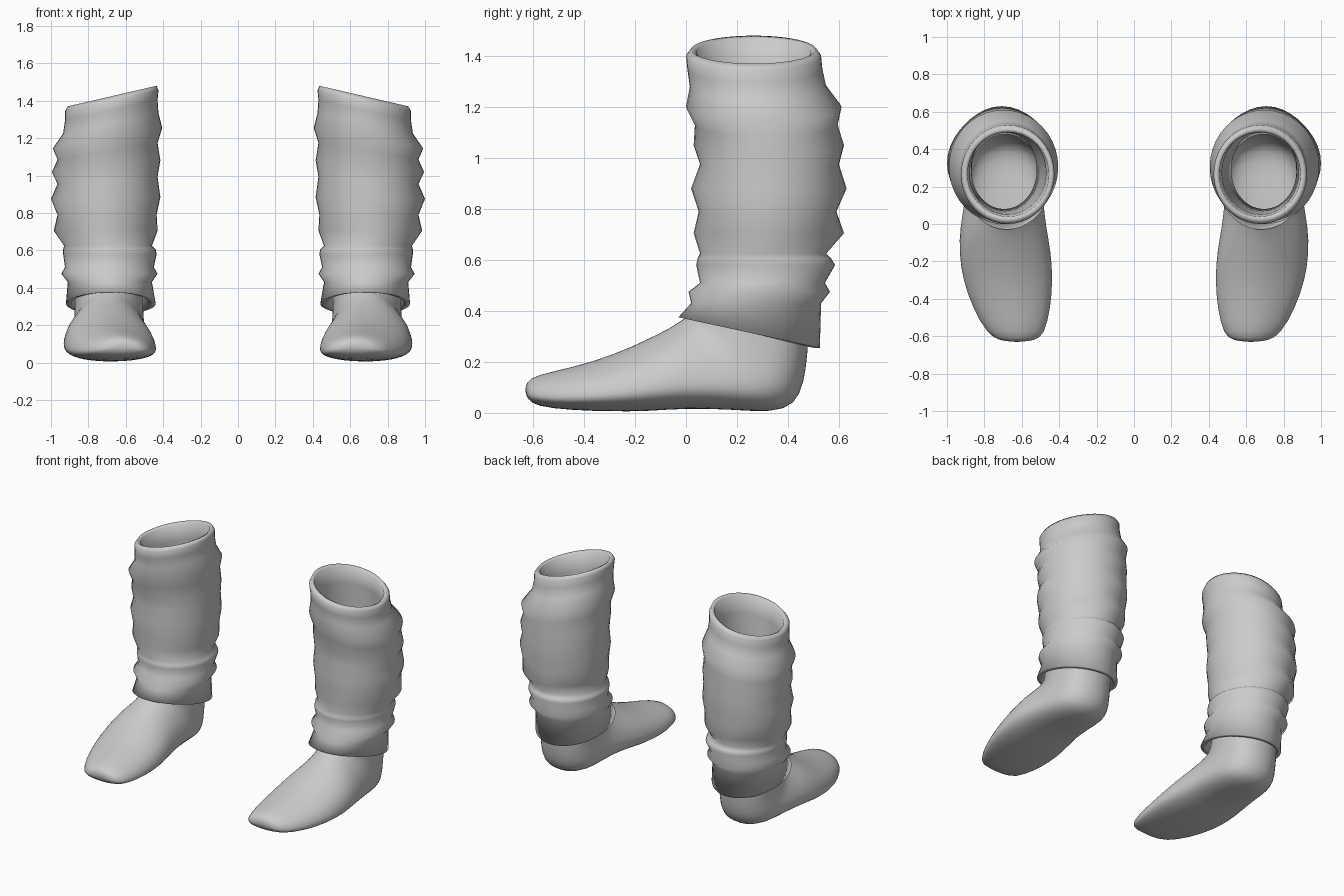
import bpy
import bmesh
from math import cos, sin, tau, copysign

cube = bpy.data.objects.get("Cube")
if cube:
    bpy.data.objects.remove(cube, do_unlink=True)

grey = bpy.data.materials.new("plain grey")
grey.use_nodes = True
grey.diffuse_color = (0.6, 0.6, 0.6, 1)
grey.node_tree.nodes["Principled BSDF"].inputs["Base Color"].default_value = grey.diffuse_color


def clamp(value):
    return max(0.0, min(1.0, value))


def loft(name, rings, side, closed=False, tip=None):
    """Bridge equal rings of points into one smooth skin; side is +1 or -1."""
    bm = bmesh.new()
    loops = [[bm.verts.new((side * x, y, z)) for x, y, z in ring] for ring in rings]
    count = len(loops[0])
    pairs = list(zip(loops, loops[1:]))
    if closed:
        pairs.append((loops[-1], loops[0]))
    for low, high in pairs:
        for i in range(count):
            j = (i + 1) % count
            bm.faces.new((low[i], low[j], high[j], high[i]))
    if tip:
        pole = bm.verts.new((side * tip[0], tip[1], tip[2]))
        for i in range(count):
            bm.faces.new((pole, loops[0][(i + 1) % count], loops[0][i]))
    bmesh.ops.recalc_face_normals(bm, faces=bm.faces)
    mesh = bpy.data.meshes.new(name)
    bm.to_mesh(mesh)
    bm.free()
    mesh.materials.append(grey)
    mesh.shade_smooth()
    obj = bpy.data.objects.new(name, mesh)
    bpy.context.collection.objects.link(obj)
    return obj


# Slouchy leg covering: height, inner x, outer x, front y, back y
cuff = [
    (0.37, 0.50, 0.88, 0.02, 0.48),
    (0.315, 0.47, 0.89, 0.0, 0.50),
    (0.315, 0.44, 0.92, -0.03, 0.525),
]
folds = [
    (0.43, 0.46, 0.91, 0.02, 0.53),
    (0.475, 0.43, 0.945, 0.01, 0.565),
    (0.51, 0.45, 0.925, 0.055, 0.545),
    (0.58, 0.435, 0.935, 0.04, 0.585),
    (0.605, 0.44, 0.935, 0.045, 0.57),
    (0.625, 0.46, 0.93, 0.055, 0.55),
    (0.705, 0.43, 0.985, 0.03, 0.62),
    (0.79, 0.435, 0.965, 0.05, 0.59),
    (0.88, 0.415, 1.0, 0.02, 0.63),
    (0.975, 0.43, 0.965, 0.055, 0.60),
    (1.05, 0.415, 0.995, 0.03, 0.62),
    (1.13, 0.43, 0.965, 0.035, 0.595),
    (1.2, 0.405, 0.99, 0.0, 0.61),
    (1.28, 0.425, 0.935, 0.015, 0.55),
]
rim = [
    (1.35, 0.43, 0.925, 0.005, 0.535),
    (1.4, 0.425, 0.925, 0.0, 0.53),
    (1.425, 0.435, 0.91, 0.02, 0.51),
    (1.415, 0.455, 0.89, 0.04, 0.49),
]
lining = [
    (1.3, 0.47, 0.88, 0.05, 0.50),
    (0.9, 0.49, 0.89, 0.07, 0.53),
    (0.5, 0.52, 0.87, 0.08, 0.50),
]


def leg_rings(steps=40):
    profile = cuff + folds + rim + lining
    first, last = len(cuff) + 5, len(cuff + folds) - 2
    rings = []
    for k, row in enumerate(profile):
        ring = []
        for i in range(steps):
            a = tau * i / steps
            # Folds soften between the main directions
            fade = 0.65 * sin(2 * a) ** 2 if first < k < last else 0
            if fade:
                near = [(p + q) / 2 for p, q in zip(profile[k - 1], profile[k + 1])]
                mixed = [v + fade * 0.5 * (n - v) for v, n in zip(row, near)]
            else:
                mixed = row
            z, x0, x1, y0, y1 = mixed
            z = row[0]
            lean = 0.055 * clamp((z - 0.85) / 0.35)
            dip = 0.06 * clamp((0.43 - z) / 0.1)
            ring.append((
                (x0 + x1) / 2 + (x1 - x0) / 2 * cos(a),
                (y0 + y1) / 2 + (y1 - y0) / 2 * sin(a),
                z - lean * cos(a) - dip * sin(a),
            ))
        rings.append(ring)
    return rings


# Foot sections: sole y, sole z, instep y, instep z, centre x, half width
foot = [
    (-0.622, 0.055, -0.625, 0.12, 0.625, 0.09),
    (-0.59, 0.025, -0.595, 0.148, 0.63, 0.145),
    (-0.45, 0.01, -0.44, 0.18, 0.655, 0.2),
    (-0.3, 0.005, -0.28, 0.23, 0.675, 0.23),
    (-0.15, 0.005, -0.15, 0.29, 0.69, 0.235),
    (0.0, 0.018, -0.06, 0.335, 0.7, 0.22),
    (0.18, 0.012, -0.01, 0.37, 0.695, 0.2),
    (0.34, 0.0, 0.01, 0.385, 0.69, 0.195),
    (0.43, 0.03, 0.02, 0.40, 0.69, 0.19),
    (0.465, 0.12, 0.03, 0.42, 0.69, 0.185),
    (0.477, 0.22, 0.045, 0.45, 0.69, 0.185),
    (0.485, 0.34, 0.06, 0.48, 0.69, 0.18),
]


def foot_rings(steps=24):
    rings = []
    for k, (by, bz, ty, tz, cx, half) in enumerate(foot):
        pear = 0.25 * clamp((9 - k) / 3)
        ring = []
        for i in range(steps):
            a = tau * i / steps
            # Flat, wide sole with a narrower rounded top
            v = copysign(abs(cos(a)) ** (0.65 if cos(a) < 0 else 0.95), cos(a))
            t = (v + 1) / 2
            ring.append((
                cx + half * sin(a) * (1 - pear * v),
                by + (ty - by) * t,
                bz + (tz - bz) * t,
            ))
        rings.append(ring)
    return rings


for side, label in ((1, "left"), (-1, "right")):
    loft(label + "_leg_warmer", leg_rings(), side, closed=True)
    shoe = loft(label + "_foot", foot_rings(), side, tip=(0.625, -0.632, 0.088))
    smooth = shoe.modifiers.new("smooth", "SUBSURF")
    smooth.levels = smooth.render_levels = 1
